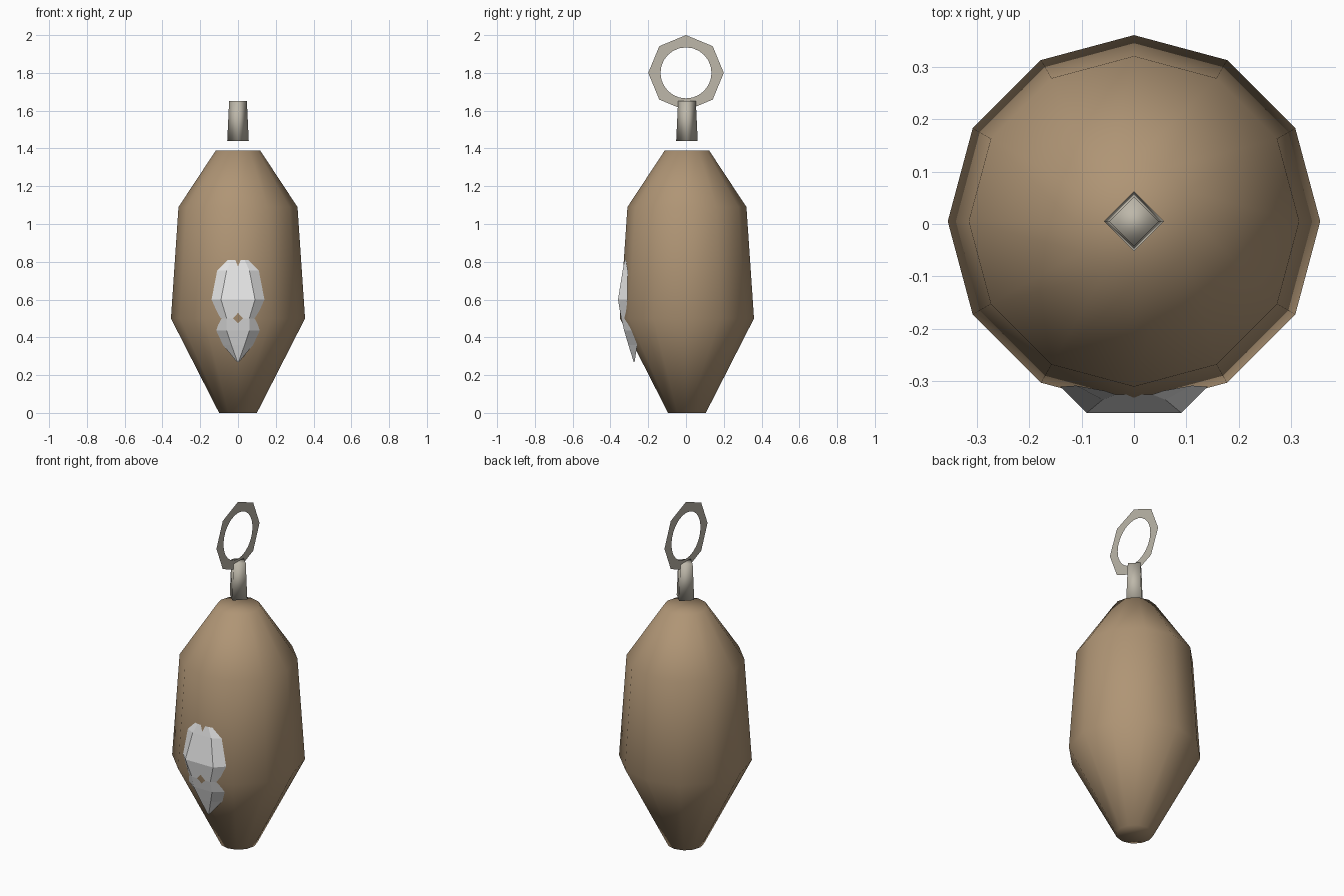
import bpy, bmesh
from math import sin, cos, pi

cube = bpy.data.objects.get("Cube")
if cube:
    bpy.data.objects.remove(cube, do_unlink=True)

CENTRE_Y = 0.005


def material(name, rgb):
    m = bpy.data.materials.new(name)
    m.use_nodes = True
    m.diffuse_color = (*rgb, 1)
    m.node_tree.nodes["Principled BSDF"].inputs["Base Color"].default_value = (*rgb, 1)
    return m


def finish(name, bm, mat, smooth):
    mesh = bpy.data.meshes.new(name)
    for f in bm.faces:
        f.smooth = smooth
    bm.to_mesh(mesh)
    bm.free()
    mesh.materials.append(mat)
    obj = bpy.data.objects.new(name, mesh)
    bpy.context.collection.objects.link(obj)
    return obj


def lathe(name, profile, sides, mat):
    """Closed, softly shaded solid from (radius, height) pairs."""
    bm = bmesh.new()
    rings = [[bm.verts.new((r * cos(2 * pi * i / sides),
                            r * sin(2 * pi * i / sides) + CENTRE_Y, z))
              for i in range(sides)] for r, z in profile]
    for low, high in zip(rings, rings[1:]):
        for i in range(sides):
            j = (i + 1) % sides
            bm.faces.new((low[i], low[j], high[j], high[i]))
    bm.faces.new(rings[0][::-1])
    bm.faces.new(rings[-1])
    return finish(name, bm, mat, True)


brown = material("warm brown", (0.43, 0.30, 0.178))
stone = material("pale stone", (0.51, 0.476, 0.40))
white = material("white", (0.8, 0.8, 0.8))

# Tapered body and square neck
lathe("body", [(0.1, 0), (0.355, 0.5), (0.315, 1.09), (0.117, 1.39)], 12, brown)
lathe("neck", [(0.057, 1.44), (0.047, 1.65)], 4, stone)

# Flat ring: octagon outside, round hole inside
bm = bmesh.new()
steps, per_side = 24, 3
outer, inner = [], []
for i in range(steps):
    a = 2 * pi * i / steps
    offset = 2 * pi * (i % per_side) / steps - pi / 8
    r = 0.2 * cos(pi / 8) / cos(offset)
    outer.append(bm.verts.new((0, r * cos(a), 1.8 + r * sin(a))))
    inner.append(bm.verts.new((0, 0.135 * cos(a), 1.8 + 0.135 * sin(a))))
for i in range(steps):
    j = (i + 1) % steps
    bm.faces.new((outer[i], outer[j], inner[j], inner[i]))
finish("top_ring", bm, stone, False)

# Front patch: rows of (height, inner x, inner y, outer x, outer y)
rows = [
    (0.27, 0.003, -0.277, 0.006, -0.272),
    (0.36, 0.035, -0.305, 0.080, -0.258),
    (0.435, 0.06, -0.327, 0.115, -0.288),
    (0.50, 0.06, -0.343, 0.095, -0.322),
    (0.60, 0.09, -0.360, 0.140, -0.310),
    (0.755, 0.06, -0.335, 0.11, -0.308),
    (0.81, 0.035, -0.325, 0.055, -0.318),
]
bm = bmesh.new()
strips = [[bm.verts.new(p) for p in
           ((-xo, yo, z), (-xi, yi, z), (xi, yi, z), (xo, yo, z))]
          for z, xi, yi, xo, yo in rows]
for low, high in zip(strips, strips[1:]):
    for i in range(3):
        bm.faces.new((low[i], low[i + 1], high[i + 1], high[i]))
finish("front_patch", bm, white, False)
